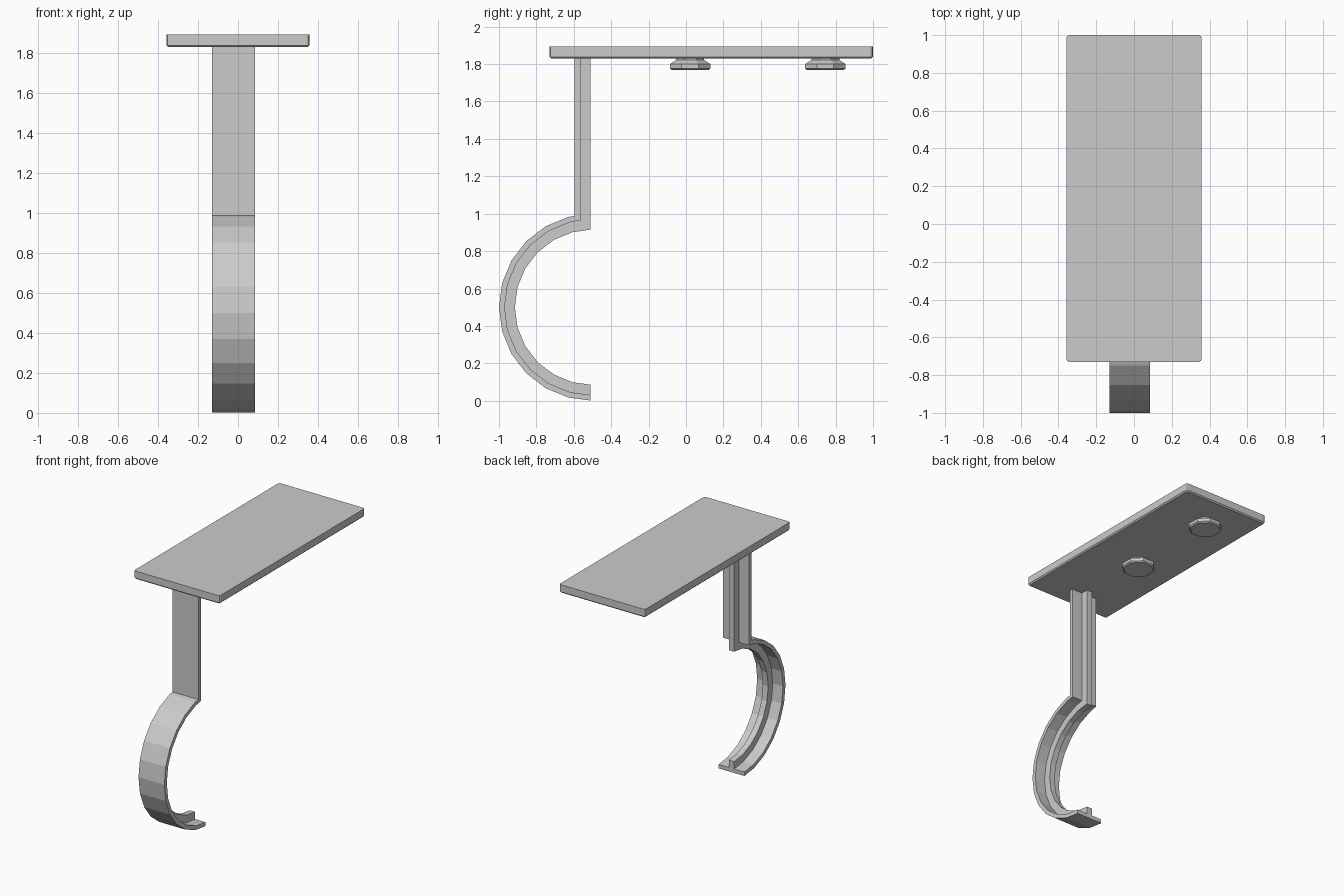
import bpy, bmesh
from math import cos, sin, radians, pi

cube = bpy.data.objects.get("Cube")
if cube:
    bpy.data.objects.remove(cube, do_unlink=True)

grey = bpy.data.materials.new("light grey")
grey.use_nodes = True
grey.diffuse_color = (0.6, 0.6, 0.6, 1)
grey.node_tree.nodes["Principled BSDF"].inputs["Base Color"].default_value = (0.6, 0.6, 0.6, 1)

ARM_X = -0.022      # centre line of arm and bolts
PLATE_BOTTOM = 1.83


def finish(name, bm):
    bmesh.ops.recalc_face_normals(bm, faces=bm.faces)
    mesh = bpy.data.meshes.new(name)
    bm.to_mesh(mesh)
    bm.free()
    mesh.materials.append(grey)
    obj = bpy.data.objects.new(name, mesh)
    bpy.context.collection.objects.link(obj)
    return obj


def strip(name, outer, inner, width):
    """Solid band between two matching (y, z) paths, centred on the arm."""
    bm = bmesh.new()
    rings = []
    for a, b in zip(outer, inner):
        rings.append([bm.verts.new((ARM_X + s * width / 2, *p))
                      for s, p in ((-1, a), (1, a), (1, b), (-1, b))])
    for r, q in zip(rings, rings[1:]):
        for i in range(4):
            j = (i + 1) % 4
            bm.faces.new((r[i], r[j], q[j], q[i]))
    bm.faces.new(rings[0])
    bm.faces.new(rings[-1])
    return finish(name, bm)


def hook_path(radius, stem_y, knee_z):
    """Lower lip, faceted arc, knee, then straight up to the plate."""
    arc = [(-0.5 - radius * cos(radians(a)), 0.5 + radius * sin(radians(a)))
           for a in range(-75, 76, 15)]
    lip = (-0.51, 0.5 - radius + 0.001)
    return [lip] + arc + [(stem_y, knee_z), (stem_y, PLATE_BOTTOM)]


# T-shaped arm: wide outer flange with a narrow rib on the inside
front = hook_path(0.5, -0.595, 0.988)
middle = hook_path(0.47, -0.565, 0.965)
back = hook_path(0.415, -0.51, 0.915)
strip("arm_flange", front, middle, 0.215)
strip("arm_rib", middle, back, 0.045)

# Top plate with clipped corners and a chamfered lower rim
bm = bmesh.new()
bmesh.ops.create_cube(bm, size=1)
for v in bm.verts:
    v.co.x *= 0.716
    v.co.y = v.co.y * 1.73 + 0.135
    v.co.z = v.co.z * 0.063 + PLATE_BOTTOM + 0.0315
corners = [e for e in bm.edges if abs(e.verts[0].co.z - e.verts[1].co.z) > 0.01]
bmesh.ops.bevel(bm, geom=corners, offset=0.016, segments=2, profile=0.5, affect='EDGES')
rim = [e for e in bm.edges if all(v.co.z < PLATE_BOTTOM + 0.001 for v in e.verts)]
bmesh.ops.bevel(bm, geom=rim, offset=0.009, segments=1, affect='EDGES')
finish("top_plate", bm)


# Octagonal bolt heads under the plate
def bolt(name, y):
    bm = bmesh.new()
    rings = []
    for half, z in ((0.098, 1.768), (0.108, 1.776), (0.108, 1.8), (0.075, 1.822), (0.075, 1.835)):
        r = half / cos(pi / 8)
        rings.append([bm.verts.new((ARM_X + r * cos((i + 0.5) * pi / 4),
                                    y + r * sin((i + 0.5) * pi / 4), z))
                      for i in range(8)])
    for a, b in zip(rings, rings[1:]):
        for i in range(8):
            j = (i + 1) % 8
            bm.faces.new((a[i], a[j], b[j], b[i]))
    bm.faces.new(rings[0])
    bm.faces.new(rings[-1])
    finish(name, bm)


bolt("front_bolt", 0.022)
bolt("rear_bolt", 0.745)
